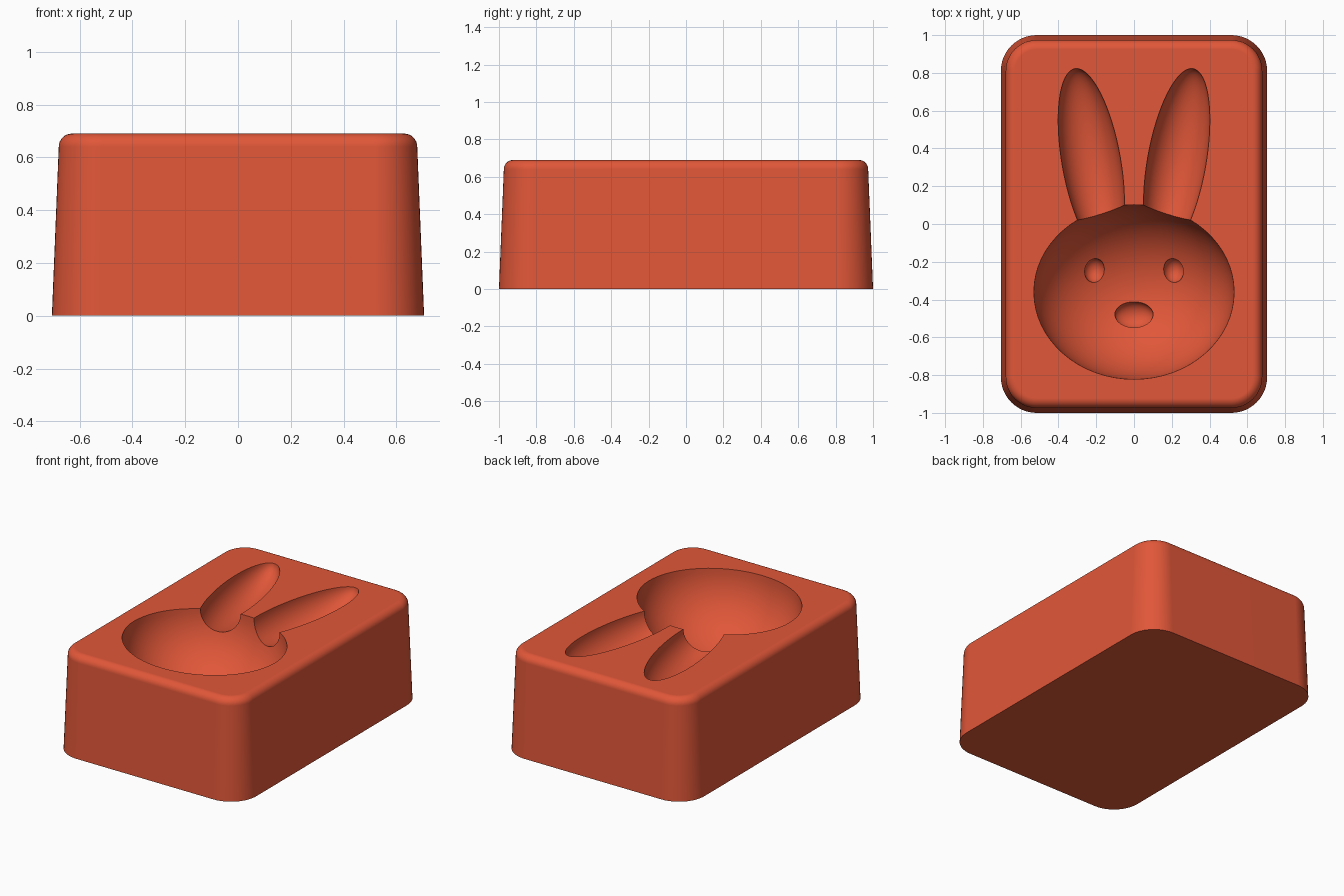
import bpy, bmesh, math
from mathutils import Matrix, Vector

if "Cube" in bpy.data.objects:
    bpy.data.objects.remove(bpy.data.objects["Cube"])

TOP = 0.69

red = bpy.data.materials.new("coral_red")
red.use_nodes = True
red.diffuse_color = (0.75, 0.095, 0.04, 1)
red.node_tree.nodes["Principled BSDF"].inputs["Base Color"].default_value = red.diffuse_color


def finish(bm, name):
    bmesh.ops.recalc_face_normals(bm, faces=bm.faces)
    mesh = bpy.data.meshes.new(name)
    bm.to_mesh(mesh)
    bm.free()
    mesh.materials.append(red)
    obj = bpy.data.objects.new(name, mesh)
    bpy.context.collection.objects.link(obj)
    return obj


def ring(bm, inset, z, steps=12):
    """Rounded rectangle of vertices, pulled in by inset."""
    r = 0.19 - inset
    verts = []
    for k, (sx, sy) in enumerate([(1, 1), (-1, 1), (-1, -1), (1, -1)]):
        for i in range(steps + 1):
            a = math.pi / 2 * (k + i / steps)
            verts.append(bm.verts.new((sx * 0.515 + r * math.cos(a),
                                       sy * 0.81 + r * math.sin(a), z)))
    return verts


def ellipsoid(name, centre, radii, tilt=0):
    """Hidden cutter shaped like a stretched ball."""
    bm = bmesh.new()
    m = (Matrix.Translation(centre) @ Matrix.Rotation(tilt, 4, 'Z')
         @ Matrix.Diagonal((*radii, 1)))
    bmesh.ops.create_uvsphere(bm, u_segments=64, v_segments=40, radius=1, matrix=m)
    obj = finish(bm, name)
    for p in obj.data.polygons:
        p.use_smooth = True
    obj.hide_render = True
    return obj


# Tapered block with a rounded top edge
bm = bmesh.new()
levels = [(0, 0)]
fillet = 0.05
for i in range(9):
    a = math.pi / 2 * i / 8
    levels.append((0.026 + fillet * (1 - math.cos(a)), TOP - fillet * (1 - math.sin(a))))
rings = [ring(bm, *level) for level in levels]
for low, high in zip(rings, rings[1:]):
    n = len(low)
    for i in range(n):
        j = (i + 1) % n
        bm.faces.new((low[i], low[j], high[j], high[i]))
bm.faces.new(rings[0])
bm.faces.new(rings[-1])
block = finish(bm, "mould_block")

# Head hollow, then ears, eyes and nose pressed deeper
HEAD = Vector((0, -0.36, TOP))
SIZE = Vector((0.53, 0.462, 0.45))


def on_bowl(x, y):
    """Point on the floor of the head hollow."""
    u, v = (x - HEAD.x) / SIZE.x, (y - HEAD.y) / SIZE.y
    return (x, y, TOP - SIZE.z * math.sqrt(1 - u * u - v * v))


cutters = [ellipsoid("head_cutter", HEAD, SIZE)]
for side, s in (("left", 1), ("right", -1)):
    cutters.append(ellipsoid(side + "_ear_cutter", (s * 0.226, 0.33, TOP),
                             (0.155, 0.5, 0.165), -s * math.radians(10)))
    cutters.append(ellipsoid(side + "_eye_cutter", on_bowl(s * 0.21, -0.245),
                             (0.055, 0.066, 0.06)))
cutters.append(ellipsoid("nose_cutter", on_bowl(0, -0.482), (0.102, 0.072, 0.06)))

bpy.context.view_layer.objects.active = block
for cutter in cutters:
    mod = block.modifiers.new(cutter.name, 'BOOLEAN')
    mod.operation = 'DIFFERENCE'
    mod.solver = 'EXACT'
    mod.object = cutter
    bpy.ops.object.modifier_apply(modifier=mod.name)
for cutter in cutters:
    bpy.data.objects.remove(cutter)

# Smooth shading with crisp rims
bpy.ops.object.select_all(action='DESELECT')
block.select_set(True)
bpy.ops.object.shade_smooth_by_angle(angle=math.radians(30))
weighted = block.modifiers.new("even_shading", 'WEIGHTED_NORMAL')
weighted.keep_sharp = True
